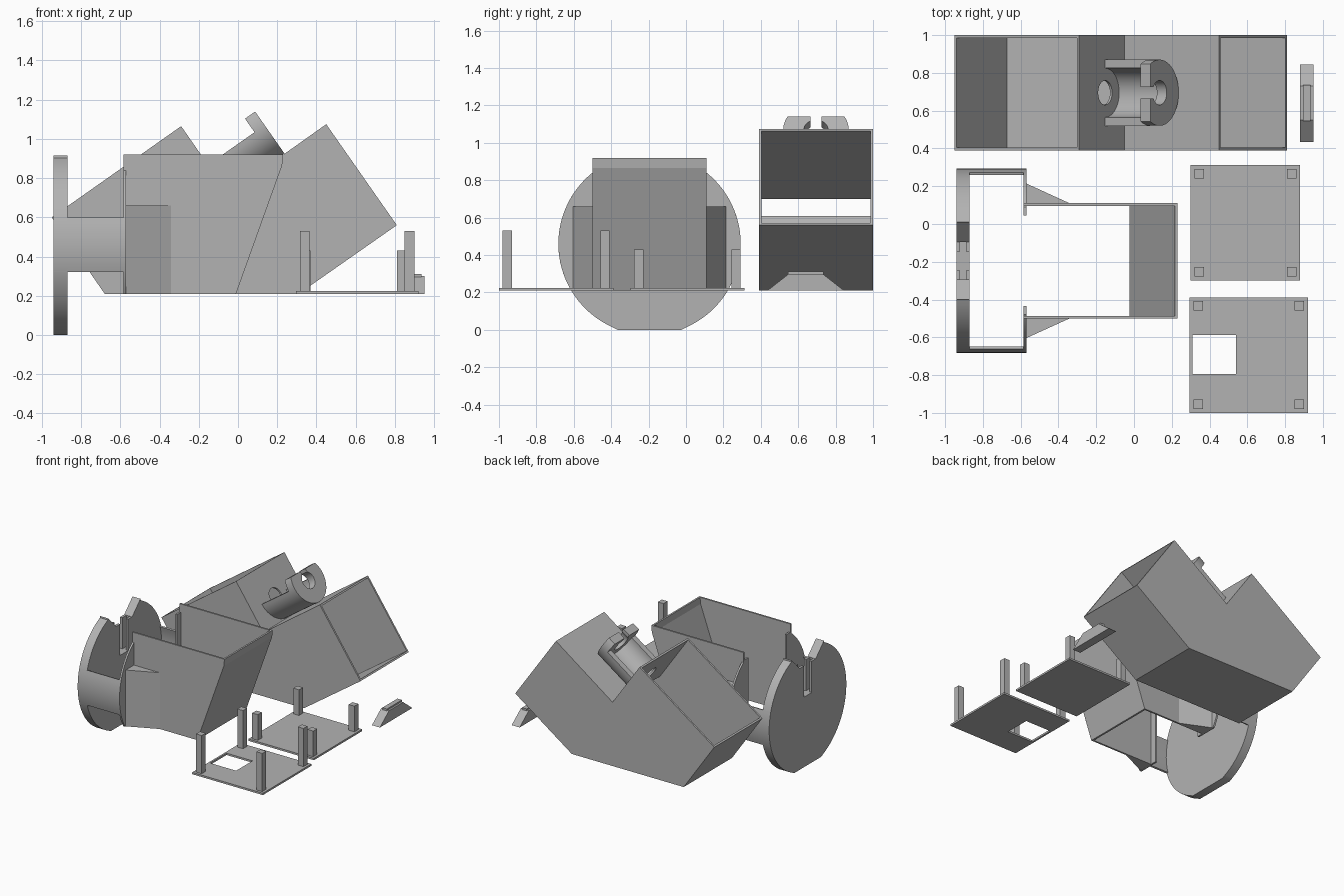
import bpy, bmesh
from math import sin, cos, radians, sqrt
from mathutils import Vector

cube = bpy.data.objects.get("Cube")
if cube:
    bpy.data.objects.remove(cube)

grey = bpy.data.materials.new("plain_grey")
grey.use_nodes = True
GREY = (0.45, 0.45, 0.45, 1)
grey.diffuse_color = GREY
grey.node_tree.nodes["Principled BSDF"].inputs["Base Color"].default_value = GREY

T = 0.014          # wall thickness
FLOOR = 0.21       # level the printed parts rest on


# Frames map profile (a, b) and depth d to space
def along_y(a, b, d):
    return Vector((a, d, b))


def along_x(a, b, d):
    return Vector((d, a, b))


def along_z(a, b, d):
    return Vector((a, b, d))


def prism(name, pts, frame, d0, d1, smooth=False):
    bm = bmesh.new()
    face = bm.faces.new([bm.verts.new(frame(a, b, d0)) for a, b in pts])
    res = bmesh.ops.extrude_face_region(bm, geom=[face])
    shift = frame(0, 0, d1) - frame(0, 0, d0)
    verts = [g for g in res["geom"] if isinstance(g, bmesh.types.BMVert)]
    bmesh.ops.translate(bm, verts=verts, vec=shift)
    bmesh.ops.recalc_face_normals(bm, faces=bm.faces)
    mesh = bpy.data.meshes.new(name)
    bm.to_mesh(mesh)
    bm.free()
    mesh.materials.append(grey)
    ob = bpy.data.objects.new(name, mesh)
    bpy.context.collection.objects.link(ob)
    bpy.ops.object.select_all(action="DESELECT")
    ob.select_set(True)
    bpy.context.view_layer.objects.active = ob
    if smooth:
        bpy.ops.object.shade_smooth_by_angle(angle=radians(30))
    return ob


def cut(ob, cutter):
    mod = ob.modifiers.new("cut", "BOOLEAN")
    mod.operation, mod.solver, mod.object = "DIFFERENCE", "EXACT", cutter
    bpy.context.view_layer.objects.active = ob
    bpy.ops.object.modifier_apply(modifier=mod.name)
    bpy.data.objects.remove(cutter)


def arc(ca, cb, r, a0, a1, n=24):
    angs = [radians(a0 + (a1 - a0) * i / n) for i in range(n + 1)]
    return [(ca + r * cos(t), cb + r * sin(t)) for t in angs]


def rect(a0, a1, b0, b1):
    return [(a0, b0), (a1, b0), (a1, b1), (a0, b1)]


def inset(pts, dists):
    """Move each edge of a counter-clockwise outline inwards by its own distance."""
    lines = []
    for i, p in enumerate(pts):
        p, q = Vector(p), Vector(pts[(i + 1) % len(pts)])
        e = (q - p).normalized()
        lines.append((p + Vector((-e.y, e.x)) * dists[i], e))
    out = []
    for i, (p, e) in enumerate(lines):
        q, f = lines[i - 1]
        out.append(tuple(q + f * ((p - q).cross(e) / f.cross(e))))
    return out


# Bent chute, hollow and open at both upper ends
outer = [(-0.95, 0.60), (-0.68, FLOOR), (0.31, FLOOR), (0.81, 0.56),
         (0.45, 1.075), (-0.05, 0.72), (-0.29, 1.065)]
chute = prism("bent_chute", outer, along_y, 0.39, 1.0)
cut(chute, prism("chute_cutter", inset(outer, [T, T, T, -T, T, T, -T]),
                 along_y, 0.39 + T, 1.0 - T))

# Motor cradle lying in the bend of the chute
TILT = radians(35)
AXIS = Vector((cos(TILT), 0, sin(TILT)))
UP = Vector((-sin(TILT), 0, cos(TILT)))


def tilted(a, b, d):
    return Vector((-0.05, 0.695 + a, 0.72)) + AXIS * d + UP * b


CV = 0.18
cut(chute, prism("shaft_cutter", arc(0, CV, 0.065, 0, 345, 23), tilted, -0.05, 0.05))
prism("cradle_trough", arc(0, CV, 0.175, 180, 360) + arc(0, CV, 0.13, 360, 180),
      tilted, 0, 0.29, True)
keyhole = arc(0, CV, 0.175, 151, 389, 36)
keyhole += [(0.03, keyhole[-1][1])] + arc(0, CV, 0.065, 62, -242) + [(-0.03, keyhole[0][1])]
prism("cradle_flange", keyhole, tilted, 0.29, 0.353, True)

# Hopper with sloping end, open at top, bottom and left
MID = -0.195
hop = [(-0.585, FLOOR), (-0.01, FLOOR), (0.225, 0.865), (0.23, 0.92), (-0.585, 0.92)]
hopper = prism("hopper", hop, along_y, MID - 0.305, MID + 0.305)
cut(hopper, prism("hopper_cutter", inset(hop, [-T, T, T, -T, -T]),
                  along_y, MID - 0.305 + T, MID + 0.305 - T))

# Round end disc with tapered notch and slot
R, CZ = 0.4875, 0.46
half = [(0.17, 0)] + arc(0, CZ, R, -69, 65, 40)[1:]
half += [(0.205, 0.915), (0.1, 0.81), (0.05, 0.81), (0.05, 0.56)]
disc_pts = half + [(-a, b) for a, b in reversed(half)]
disc = prism("end_disc", [(MID + a, b) for a, b in disc_pts], along_x, -0.94, -0.87, True)
cut(disc, prism("groove_cutter", rect(MID - 0.1, MID + 0.1, 0.56, 0.83),
                along_x, -0.92, -0.89))

# Bridges, end flanges and gussets on both sides of the hopper
for side, s in (("back", 1), ("front", -1)):
    shell = arc(0, CZ, R, -16.7, 16.7, 10) + arc(0, CZ, R - T, 16.7, -16.7, 10)
    prism(side + "_bridge", [(MID + s * a, b) for a, b in shell],
          along_x, -0.94, -0.57, True)
    seg = [(0.24, FLOOR)] + arc(0, CZ, R, -30.9, 54.2) + [(0.24, 0.855)]
    prism(side + "_flange", [(MID + s * a, b) for a, b in seg],
          along_x, -0.585, -0.57, True)
    gusset = [(-0.572, 0.30), (-0.572, 0.41), (-0.33, 0.30)]
    prism(side + "_gusset", [(a, MID + s * b) for a, b in gusset], along_z, FLOOR, 0.66)

# Two plates with corner posts
plates = {"front_plate": ((0.295, 0.92, -1.0, -0.388), 0.53),
          "back_plate": ((0.30, 0.88, -0.298, 0.312), 0.43)}
for name, ((x0, x1, y0, y1), top) in plates.items():
    plate = prism(name, rect(x0, x1, y0, y1), along_z, FLOOR, 0.225)
    if name == "front_plate":
        cut(plate, prism("window_cutter", rect(0.31, 0.54, -0.795, -0.588), along_z, 0.1, 0.3))
    for i, x in enumerate((x0 + 0.045, x1 - 0.045)):
        for j, y in enumerate((y0 + 0.045, y1 - 0.045)):
            prism(f"{name}_post_{i}{j}", rect(x - 0.025, x + 0.025, y - 0.025, y + 0.025),
                  along_z, 0.224, top)

# Loose wedge plug with a raised tongue
plug = [(0.435, FLOOR), (0.845, FLOOR), (0.73, 0.30), (0.55, 0.30)]
prism("wedge_plug", plug, along_x, 0.88, 0.95)
prism("plug_tongue", rect(0.545, 0.735, 0.29, 0.312), along_x, 0.895, 0.935)
